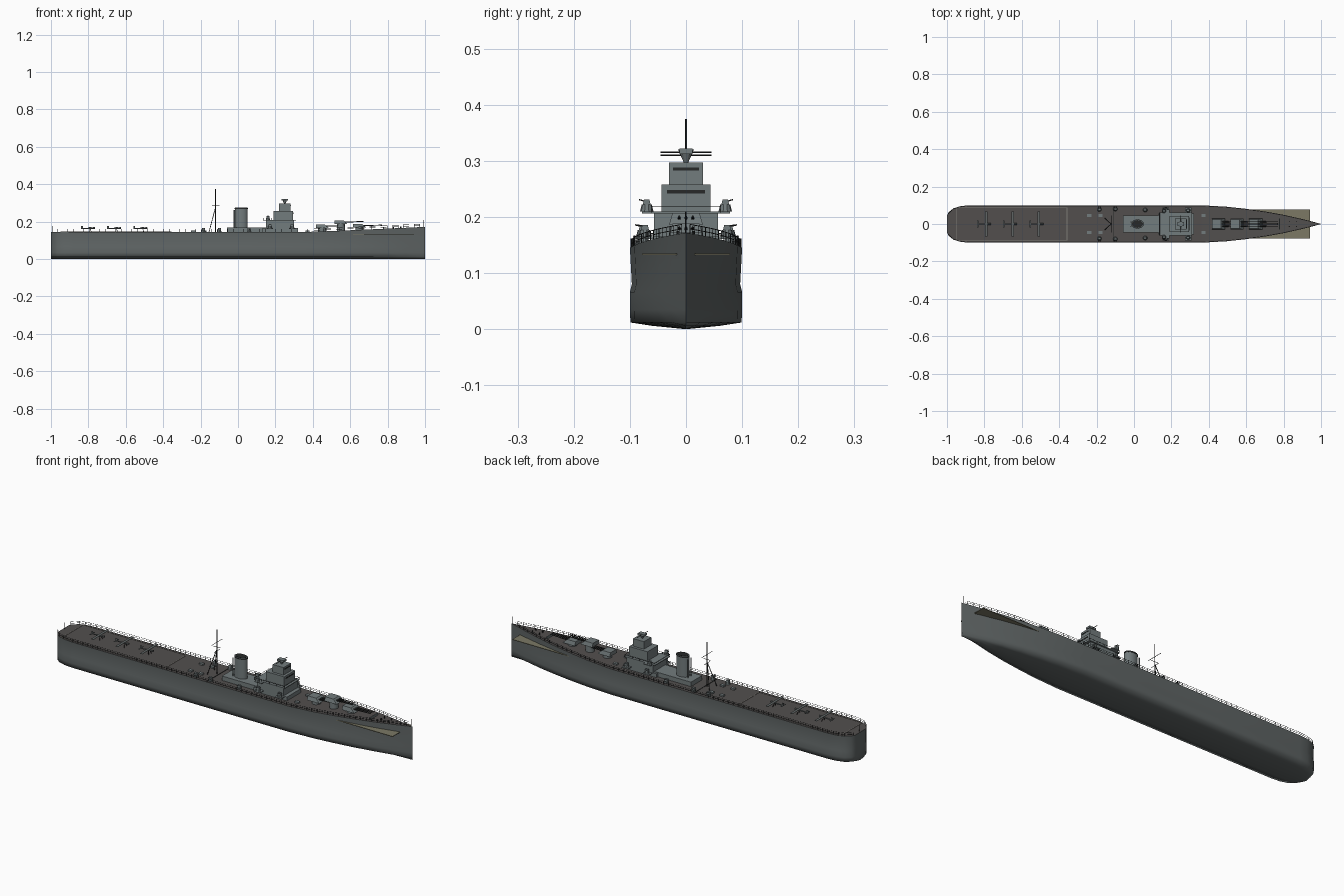
import bpy, bmesh, math
from mathutils import Vector

if "Cube" in bpy.data.objects:
    bpy.data.objects.remove(bpy.data.objects["Cube"])


def material(name, r, g, b):
    m = bpy.data.materials.new(name)
    m.use_nodes = True
    m.diffuse_color = (r, g, b, 1)
    m.node_tree.nodes["Principled BSDF"].inputs["Base Color"].default_value = (r, g, b, 1)
    return m


HULL = material("hull grey", .115, .13, .13)
DECK = material("deck brown grey", .085, .078, .076)
LIGHT = material("upperworks grey", .17, .2, .205)
OLIVE = material("olive plate", .2, .19, .13)
LINE = material("deck line grey", .22, .21, .19)
DARK = material("dark fittings", .02, .022, .022)


def finish(name, bm, mat, smooth=None):
    bmesh.ops.recalc_face_normals(bm, faces=bm.faces)
    me = bpy.data.meshes.new(name)
    bm.to_mesh(me)
    bm.free()
    me.materials.append(mat)
    ob = bpy.data.objects.new(name, me)
    bpy.context.collection.objects.link(ob)
    if smooth is not None:
        bpy.ops.object.select_all(action='DESELECT')
        ob.select_set(True)
        bpy.context.view_layer.objects.active = ob
        bpy.ops.object.shade_smooth_by_angle(angle=math.radians(smooth))
    return ob


def block(bm, x0, x1, hw, z0, z1, y=0, taper=1.0, nose=0.0):
    """Box centred on y; the top may taper, the front top edge may slope back."""
    def ring(z, k, back):
        return [bm.verts.new(p) for p in ((x0, y - hw * k, z), (x1 - back, y - hw * k, z),
                                          (x1 - back, y + hw * k, z), (x0, y + hw * k, z))]
    a, b = ring(z0, 1, 0), ring(z1, taper, nose)
    bm.faces.new(a)
    bm.faces.new(b)
    for i in range(4):
        j = (i + 1) % 4
        bm.faces.new((a[i], a[j], b[j], b[i]))


def rod(bm, a, b, r, r2=None, sides=5):
    a, b = Vector(a), Vector(b)
    rot = (b - a).to_track_quat('Z', 'Y').to_matrix().to_4x4()
    rot.translation = (a + b) / 2
    bmesh.ops.create_cone(bm, cap_ends=True, segments=sides, radius1=r,
                          radius2=r if r2 is None else r2, depth=(b - a).length, matrix=rot)


def blocks(name, mat, *items):
    bm = bmesh.new()
    for it in items:
        block(bm, *it)
    return finish(name, bm, mat)


def rods(name, mat, r, segs):
    bm = bmesh.new()
    for a, b in segs:
        rod(bm, a, b, r)
    return finish(name, bm, mat)


# Deck plan: station and half breadth
PLAN = [(-1, .045), (-.99, .064), (-.965, .084), (-.925, .096), (-.88, .1), (-.4, .1), (0, .1),
        (.36, .1), (.5, .092), (.6, .081), (.7, .067), (.8, .049), (.9, .026), (1, .0003)]


def sheer(x):
    return .145 + max(0, x - .4) * .045


def breadth(x):
    for (a, wa), (b, wb) in zip(PLAN, PLAN[1:]):
        if a <= x <= b:
            return wa + (wb - wa) * (x - a) / (b - a)


# Hull: lofted sections with a bulge below the waterline
bm = bmesh.new()
rings = []
for x, w in PLAN:
    half = [(1, sheer(x)), (.965, .08), (1, .066), (1, .035), (.99, .012), (.6, .006)]
    pts = [(-k * w, z) for k, z in half] + [(0, 0)] + [(k * w, z) for k, z in reversed(half)]
    rings.append([bm.verts.new((x, y, z)) for y, z in pts])
for a, b in zip(rings, rings[1:]):
    for i in range(len(a) - 1):
        bm.faces.new((a[i], a[i + 1], b[i + 1], b[i]))
bm.faces.new(rings[0])
finish("hull", bm, HULL, 89)

# Main deck
bm = bmesh.new()
rows = [[bm.verts.new((x, s * w, sheer(x))) for s in (-1, 1)] for x, w in PLAN]
for a, b in zip(rows, rows[1:]):
    bm.faces.new((a[0], b[0], b[1], a[1]))
finish("main_deck", bm, DECK)

# Flat plate reaching out on both sides of the bow
blocks("bow_plate", OLIVE, (.5, .94, .078, .132, .135))

# Painted outline on the aft deck and a dark seam amidships
top = .1465
blocks("aft_deck_lines", LINE,
       *[(-.95, -.36, .0015, .145, top, s * .088) for s in (-1, 1)],
       *[(x, x + .004, .088, .145, top) for x in (-.95, -.36)])
blocks("deck_seam", DARK, (-.113, -.109, .096, .145, top))

# Guard rails along both deck edges
segs = []
xs = [-.995 + i * .0285 for i in range(70)]
for s in (-1, 1):
    edge = [Vector((x, s * breadth(x) * .98, sheer(x))) for x in xs]
    up = Vector((0, 0, .016))
    segs += [(p, p + up) for p in edge]
    for k in (.5, 1):
        segs += [(p + up * k, q + up * k) for p, q in zip(edge, edge[1:])]
rods("guard_rails", DARK, .0008, segs)

# Deckhouse and stepped bridge tower
blocks("deckhouse", LIGHT, (-.06, .16, .045, .145, .168), (.13, .32, .057, .145, .165))
blocks("bridge_tower", LIGHT, (.15, .3, .057, .165, .21), (.19, .295, .044, .21, .258),
       (.22, .282, .03, .258, .297))
blocks("bridge_wings", LIGHT, (.135, .31, .062, .206, .21), (.15, .19, .078, .206, .21))
wing = [Vector((x, s * .062, .21)) for s in (-1, 1) for x in (.137, .18, .222, .265, .308)]
up = Vector((0, 0, .009))
rods("bridge_rails", DARK, .0008, [(p, p + up) for p in wing]
     + [(wing[0] + up, wing[4] + up), (wing[5] + up, wing[9] + up),
        (wing[0] + up, wing[5] + up), (wing[4] + up, wing[9] + up)])
blocks("bridge_windows", DARK, (.2, .2965, .034, .242, .248), (.23, .2835, .023, .283, .288))

# Gun director on top of the bridge
bm = bmesh.new()
rod(bm, (.25, 0, .297), (.25, 0, .32), .004, .014, 12)
block(bm, .232, .268, .012, .312, .322)
finish("director", bm, LIGHT)
rods("rangefinder", DARK, .0015, [((.25, -.045, .315), (.25, .045, .315))])

# Funnel: oval casing with a dark mouth
for name, mat, r, z0, z1 in (("funnel", LIGHT, .034, .165, .275),
                             ("funnel_band", DARK, .0355, .268, .273),
                             ("funnel_mouth", DARK, .03, .27, .2765)):
    bm = bmesh.new()
    rod(bm, (0, 0, z0), (0, 0, z1), r, sides=24)
    bmesh.ops.scale(bm, vec=(1, .68, 1), verts=bm.verts)
    bmesh.ops.translate(bm, vec=(.018, 0, 0), verts=bm.verts)
    finish(name, bm, mat, 30)
rods("steam_pipes", LIGHT, .003, [((-.02, s * .012, .165), (-.02, s * .012, .262)) for s in (-1, 1)])

# Tripod mast with yards
rods("mast", DARK, .002, [((-.12, 0, .145), (-.12, 0, .375))]
     + [((-.155, s * .03, .145), (-.122, 0, .27)) for s in (-1, 1)])
rods("mast_yards", DARK, .0012, [((-.12, -.045, .31), (-.12, .045, .31)),
                                 ((-.12, -.025, .265), (-.12, .025, .265)),
                                 ((-.14, 0, .285), (-.1, 0, .285))])

# Main turrets: wedge gunhouses with three barrels each
for n, (x, z) in enumerate(((.45, .165), (.55, .187), (.65, .168))):
    bm = bmesh.new()
    block(bm, x - .034, x + .036, .03, z, z + .02, 0, .8, .022)
    finish(f"turret_{n + 1}", bm, LIGHT)
    bm = bmesh.new()
    rod(bm, (x, 0, .145), (x, 0, z), .022, sides=20)
    finish(f"barbette_{n + 1}", bm, LIGHT, 30)
    bm = bmesh.new()
    for y in (-.012, 0, .012):
        rod(bm, (x + .02, y, z + .011), (x + .12, y, z + .014), .0032, .0018, 8)
    finish(f"gun_barrels_{n + 1}", bm, DARK, 40)
blocks("breakwater", LIGHT, (.775, .781, .03, .16, .172))

# Light guns along the sides
for s, side in ((-1, "right"), (1, "left")):
    for n, (x, y, z) in enumerate(((-.185, .078, .145), (-.1, .08, .145), (.16, .07, .21),
                                   (.17, .077, .165), (.29, .073, .165), (.06, .075, .145))):
        bm = bmesh.new()
        rod(bm, (x, s * y, z), (x, s * y, z + .012), .012, .009, 10)
        block(bm, x - .008, x + .008, .007, z + .012, z + .021, s * y, .7)
        finish(f"{side}_gun_mount_{n + 1}", bm, LIGHT)
        rods(f"{side}_light_guns_{n + 1}", DARK, .0012,
             [((x + d, s * y, z + .017), (x + d, s * (y + .014), z + .021)) for d in (-.004, .004)])

# Support posts under the side gun platforms
blocks("side_gun_platforms", LIGHT, *[(x - .018, x + .018, .015, .161, .165, s * .074)
                                      for x in (.17, .29) for s in (-1, 1)])

# Light aircraft parked on the aft deck
for n, x in enumerate((-.79, -.65, -.51)):
    bm = bmesh.new()
    rod(bm, (x - .05, 0, .162), (x + .025, 0, .166), .002, .005, 8)
    block(bm, x - .006, x + .008, .066, .17, .1715)
    block(bm, x - .05, x - .042, .018, .163, .1642)
    block(bm, x - .05, x - .04, .0008, .163, .176)
    finish(f"aircraft_{n + 1}", bm, HULL)
    rods(f"landing_gear_{n + 1}", DARK, .0014,
         [((x, s * .004, .164), (x + .006, s * .012, .145)) for s in (-1, 1)])

# Flagstaffs, deck lockers and bow bitts
rods("flagstaffs", DARK, .0014, [((.992, 0, .17), (.992, 0, .21)), ((-.993, 0, .145), (-.993, 0, .178))])
blocks("deck_lockers", LIGHT, *[(x, x + .022, .008, .145, .153, s * .045)
                                for x in (-.25, -.19, .36) for s in (-1, 1)])
rods("bow_bitts", DARK, .003, [((x, s * .014, .16), (x, s * .014, .175))
                               for x in (.83, .87) for s in (-1, 1)])
